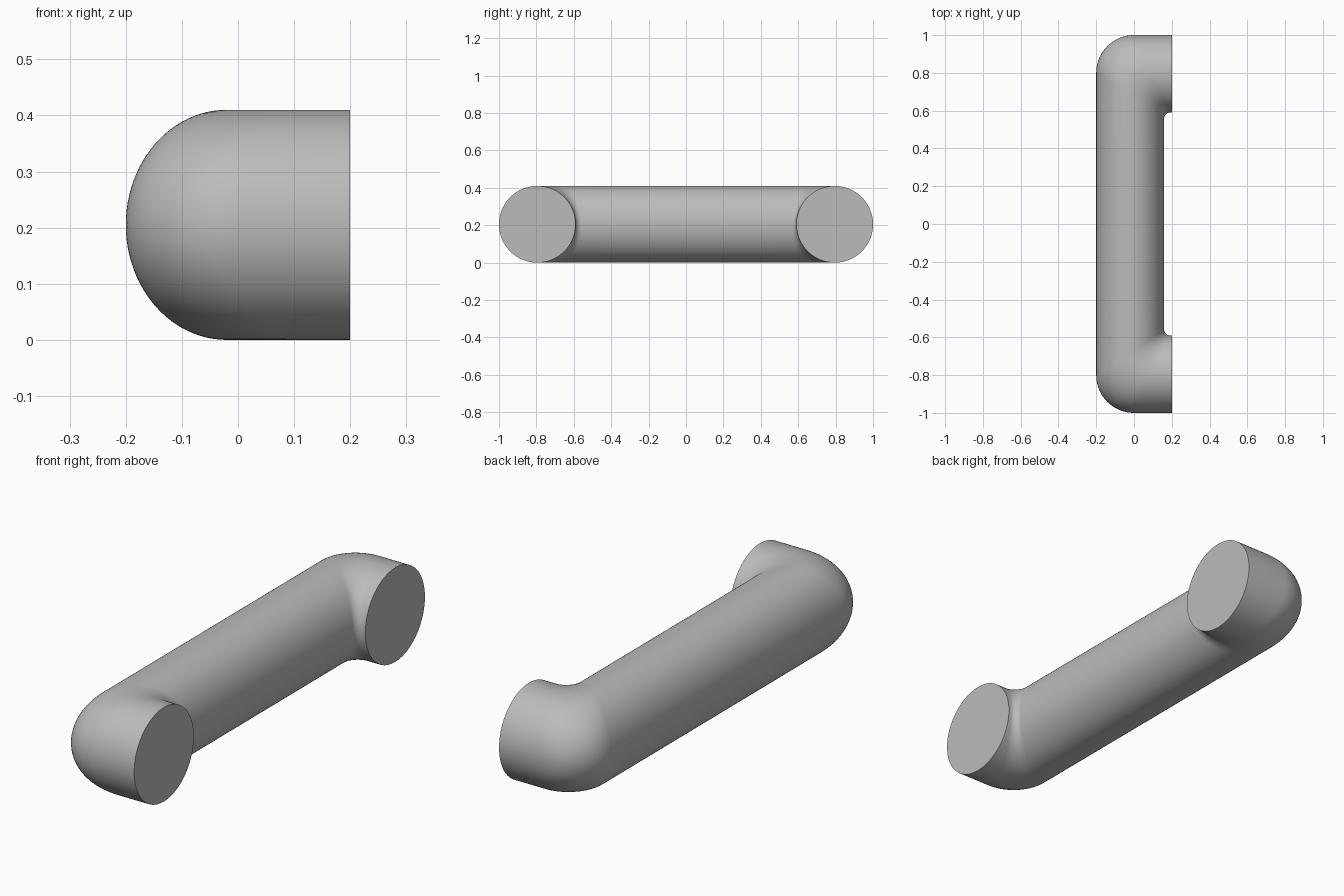
import bpy, bmesh, math
from mathutils import Vector

cube = bpy.data.objects.get("Cube")
if cube:
    bpy.data.objects.remove(cube, do_unlink=True)

SEGMENTS = 96      # sides around the tube
BEND_STEPS = 20    # rings in each corner
R = 0.205          # tube radius, also the height of its axis

# Matching outer and inner outline points: mount face, then the bend to the bar
half = [((0.2, 1.0), (0.2, 0.59))]
for i in range(BEND_STEPS + 1):
    a = math.pi / 2 * i / BEND_STEPS
    s, c = math.sin(a), math.cos(a)
    half.append(((-0.2 * s, 0.8 + 0.2 * c), (0.19 - 0.03 * s, 0.56 + 0.03 * c)))
# Straight grip up to the middle
half.append(((-0.2, 0.45), (0.16, 0.45)))

# Mirror the outline across y = 0
rails = half + [((o[0], -o[1]), (n[0], -n[1])) for o, n in reversed(half)]

# Loft an elliptical ring through every outline pair
bm = bmesh.new()
rings = []
for outer, inner in rails:
    o, n = Vector((*outer, R)), Vector((*inner, R))
    mid, side = (o + n) / 2, (o - n) / 2
    ring = []
    for k in range(SEGMENTS):
        t = 2 * math.pi * k / SEGMENTS
        ring.append(bm.verts.new(mid + side * math.cos(t) + Vector((0, 0, R * math.sin(t)))))
    rings.append(ring)
for r0, r1 in zip(rings, rings[1:]):
    for k in range(SEGMENTS):
        j = (k + 1) % SEGMENTS
        bm.faces.new((r0[k], r0[j], r1[j], r1[k]))
# Flat mounting faces
bm.faces.new(rings[0])
bm.faces.new(rings[-1])
bmesh.ops.recalc_face_normals(bm, faces=bm.faces[:])

mesh = bpy.data.meshes.new("pull_handle")
bm.to_mesh(mesh)
bm.free()
handle = bpy.data.objects.new("pull_handle", mesh)
bpy.context.collection.objects.link(handle)

# Plain grey finish
GREY = (0.5, 0.5, 0.5, 1.0)
mat = bpy.data.materials.new("plain grey")
mat.use_nodes = True
mat.diffuse_color = GREY
mat.node_tree.nodes["Principled BSDF"].inputs["Base Color"].default_value = GREY
mesh.materials.append(mat)

bpy.ops.object.select_all(action='DESELECT')
handle.select_set(True)
bpy.context.view_layer.objects.active = handle
bpy.ops.object.shade_smooth_by_angle(angle=math.radians(40))
